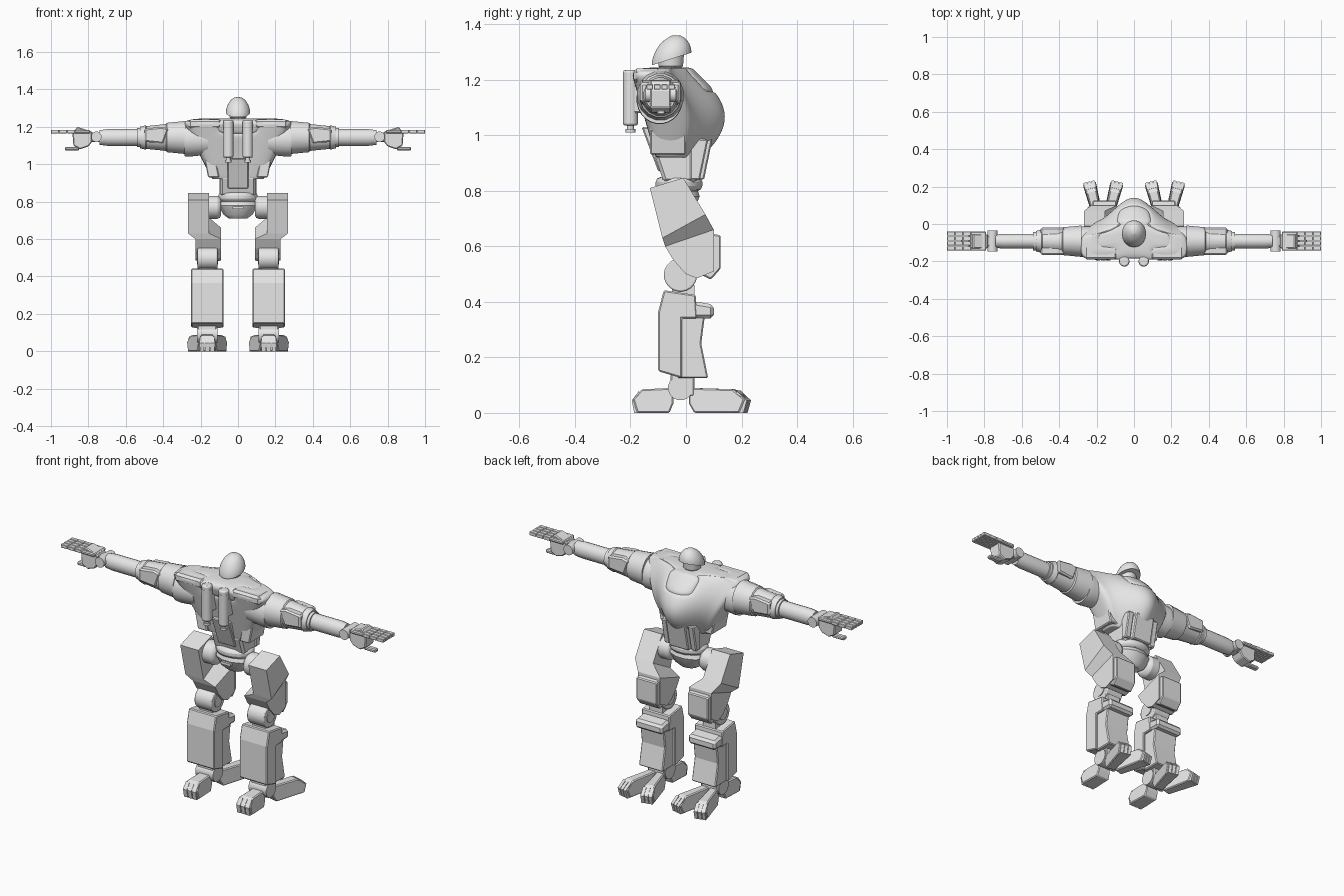
import bpy, bmesh, math
from mathutils import Vector, Matrix

cube = bpy.data.objects.get("Cube")
if cube:
    bpy.data.objects.remove(cube, do_unlink=True)

SHADE = (0.8, 0.8, 0.8, 1)
grey = bpy.data.materials.new("plain grey")
grey.use_nodes = True
grey.diffuse_color = SHADE
grey.node_tree.nodes["Principled BSDF"].inputs["Base Color"].default_value = SHADE

# Bevel widths and the shared centre lines of the limbs
SOFT, FINE = .012, .005
ARM_AXIS = (-.092, 1.143)
LEG_X = .165


def place(axis, along, u, v):
    return Vector({"x": (along, u, v), "y": (u, along, v), "z": (u, v, along)}[axis])


def loft(name, rings, mirror=False, smooth=False, bevel=0, subsurf=0, matrix=None, edit=None):
    """Skin a stack of equal rings and cap both ends."""
    bm = bmesh.new()
    rows = [[bm.verts.new(point) for point in ring] for ring in rings]
    count = len(rows[0])
    for lower, upper in zip(rows, rows[1:]):
        for i in range(count):
            j = (i + 1) % count
            bm.faces.new((lower[i], lower[j], upper[j], upper[i]))
    bm.faces.new(rows[0])
    bm.faces.new(rows[-1])
    if matrix:
        bm.transform(matrix)
    bmesh.ops.recalc_face_normals(bm, faces=bm.faces)
    if edit:
        edit(bm)
    mesh = bpy.data.meshes.new(name)
    bm.to_mesh(mesh)
    bm.free()
    mesh.materials.append(grey)
    part = bpy.data.objects.new(name, mesh)
    bpy.context.collection.objects.link(part)
    if mirror:
        part.modifiers.new("Mirror", "MIRROR").use_mirror_merge = False
    if bevel:
        modifier = part.modifiers.new("Bevel", "BEVEL")
        modifier.width, modifier.segments = bevel, 2 if smooth else 1
    if subsurf:
        modifier = part.modifiers.new("Subsurf", "SUBSURF")
        modifier.levels = modifier.render_levels = subsurf
    if smooth:
        bpy.ops.object.select_all(action="DESELECT")
        part.select_set(True)
        bpy.context.view_layer.objects.active = part
        bpy.ops.object.shade_smooth_by_angle(angle=math.radians(80 if subsurf else 35))


def prism(name, axis, profile, start, end, **options):
    loft(name, [[place(axis, along, u, v) for u, v in profile] for along in (start, end)], **options)


def box(name, x, y, z, **options):
    prism(name, "z", [(x[0], y[0]), (x[1], y[0]), (x[1], y[1]), (x[0], y[1])], *z, **options)


def tube(name, axis, centre, stations, flat=(1, 1), sides=24, **options):
    """Stations are (position, radius) pairs along one axis."""
    angles = [math.tau * (i + .5) / sides for i in range(sides)]
    rings = [[place(axis, along, centre[0] + flat[0] * radius * math.cos(a),
                    centre[1] + flat[1] * radius * math.sin(a)) for a in angles]
             for along, radius in stations]
    loft(name, rings, smooth=True, **options)


def rod(name, axis, centre, start, end, radius, **options):
    tube(name, axis, centre, [(start, radius), (end, radius)], **options)


# Chest shell: a bell-shaped plan in front, square at the back, scaled by height
bell = [(i / 6, .55 + .45 * (1 + math.cos(math.pi * i / 6)) / 2) for i in range(7)]
half_plan = bell + [(1, .1), (.9, 0), (.4, 0), (0, .05)]
plan = half_plan + [(-x, depth) for x, depth in half_plan[-2:0:-1]]


def chest_ring(t, scale=1, lift=0):
    width = (.14 + .16 * t) * scale
    back = (-.11 - .09 * t) * scale
    front = .145 * math.sin(math.pi * (.13 + .8 * t)) * scale
    return [(x * width, back + depth * (front - back), .92 + .315 * t + lift) for x, depth in plan]


def collar_groove(bm):
    panel = [face for face in bm.faces if abs(face.calc_center_median().x) < .1
             and face.calc_center_median().z > 1.16]
    for depth in (-.01, .01):
        bmesh.ops.inset_region(bm, faces=panel, thickness=.006, depth=depth)


loft("chest_shell", [chest_ring(0, .95)] + [chest_ring(i / 8) for i in range(9)]
     + [chest_ring(1, .65, .012)], smooth=True, subsurf=2, edit=collar_groove)
box("shoulder_back_pad", (.09, .265), (-.19, -.09), (1.19, 1.24), mirror=True, bevel=SOFT)
prism("chest_side_flap", "y", [(.1, .93), (.16, .93), (.19, 1.08), (.13, 1.08)], -.13, 0,
      mirror=True, bevel=FINE)

# Abdomen and its plates
abdomen_side = [(-.08, .83), (-.11, .92), (-.11, 1), (.06, 1), (.04, .83)]
prism("abdomen", "x", abdomen_side, -.095, .095, bevel=SOFT)
belly_side = [(.03, .99), (.095, .985), (.065, .84), (.03, .84)]
prism("belly_plate", "x", belly_side, -.06, .06, bevel=FINE)
prism("belly_side_plate", "x", [(y - .015, z) for y, z in belly_side], .065, .1,
      mirror=True, bevel=FINE)
prism("spine_plate", "x", [(-.09, 1.03), (-.16, 1.03), (-.1, .87), (-.07, .87)],
      -.055, .055, bevel=FINE)

# Pelvis
rod("waist_ring", "z", (0, -.025), .8, .85, .106, flat=(1, .8), bevel=.018)
tube("pelvis", "z", (0, -.025), [(.71, .05), (.73, .08), (.78, .11), (.8, .1)],
     flat=(1, .7), sides=12)
box("belt_buckle", (-.035, .035), (.02, .05), (.8, .84), bevel=FINE)
box("tail_vent", (-.03, .03), (-.11, -.08), (.76, .775))
rod("hip_joint", "x", (-.035, .77), .09, .175, .062, mirror=True, bevel=.02)

# Head: the domed helmet dips towards the back
rod("neck", "z", (0, -.06), 1.19, 1.26, .036)
rod("neck_ring", "z", (0, -.065), 1.19, 1.22, .047, bevel=FINE)
tube("face", "z", (0, -.055), [(1.24, .036), (1.25, .046), (1.3, .05)], sides=12)
dip = Matrix.Identity(4)
dip[2][1] = .32
dip.translation = (0, -.052, 1.275)
dome = [(.084 * i / 8, .07 * math.cos(i / 8 * math.pi / 2) ** .5 + .002) for i in range(9)]
tube("helmet", "z", (0, 0), dome, flat=(.9, 1), matrix=dip)

# Back tanks
TANK = (.052, -.2)
rod("back_tank", "z", TANK, 1.035, 1.235, .027, mirror=True, bevel=.008)
rod("tank_band", "z", TANK, 1.205, 1.212, .028, mirror=True)
rod("tank_neck", "z", TANK, 1.02, 1.04, .012, mirror=True)
rod("tank_nozzle", "z", TANK, 1.01, 1.022, .018, mirror=True)
box("tank_mount", (.03, .075), (-.19, -.12), (1.08, 1.18), mirror=True, bevel=FINE)

# Arms, stretched sideways
tube("shoulder_joint", "x", (-.095, 1.13), [(.16, .08), (.26, .09), (.285, .088)],
     flat=(.93, 1), mirror=True)
tube("upper_arm", "x", ARM_AXIS, [(.28, .09), (.38, .08), (.385, .073), (.49, .062),
                                  (.495, .066), (.525, .058)],
     flat=(.95, 1), sides=16, mirror=True)
prism("arm_plate", "y", [(.37, 1.19), (.41, 1.2), (.5, 1.19), (.5, 1.12), (.4, 1.11)],
      -.165, -.02, mirror=True, bevel=.008)
rod("elbow", "x", ARM_AXIS, .52, .54, .05, mirror=True)
tube("forearm", "x", ARM_AXIS, [(.53, .045), (.7, .045), (.74, .04)],
     flat=(.9, 1), sides=16, mirror=True)
box("wrist", (.73, .8), (-.12, -.065), (1.12, 1.17), mirror=True, bevel=FINE)
rod("wrist_hinge", "y", (.757, 1.147), -.146, -.036, .028, sides=16, mirror=True)

# Hands
prism("palm", "y", [(.78, 1.175), (.86, 1.2), (.885, 1.165), (.88, 1.1), (.845, 1.08),
                    (.8, 1.095), (.78, 1.12)], -.13, -.055, mirror=True, bevel=FINE)
FLAT_HAND = (1.165, 1.184)
box("hand_back", (.79, .875), (-.143, -.04), FLAT_HAND, mirror=True, bevel=FINE)
box("thumb", (.85, .925), (-.105, -.075), (1.073, 1.092), mirror=True, bevel=FINE)
for finger in range(4):
    y = -.142 + finger * .0265
    for joint in range(3):
        x = .872 + joint * .043
        box(f"finger_{finger + 1}_joint_{joint + 1}", (x, x + .042), (y, y + .023), FLAT_HAND,
            mirror=True, bevel=.002)


# Thighs: rows hold a back and a front point; the lower half steps inwards
def thigh_row(back, front):
    low = front[1] < .7
    inner, outer = (.09, .228) if low else (.155, .267)
    corners = [(inner, back), (outer, back), (outer, front), (inner, front)]
    return [(x, *point) for x, point in corners]


loft("thigh", [thigh_row((-.13, .81), (-.01, .847)), thigh_row((-.085, .63), (.07, .715)),
               thigh_row((-.075, .6), (.1, .66)), thigh_row((-.045, .55), (.1, .51)),
               thigh_row((0, .5), (.04, .485))], mirror=True)
prism("knee_plate", "x", [(.06, .65), (.125, .64), (.125, .52), (.09, .48), (.05, .5)],
      .095, .222, mirror=True, bevel=FINE)
KNEE = (-.02, .497)
rod("knee", "x", KNEE, .11, .216, .06, mirror=True, bevel=FINE)
rod("knee_cap", "x", KNEE, .106, .22, .033, mirror=True)
box("knee_strut", (.125, .205), (-.05, .03), (.4, .46), mirror=True)

# Shins
prism("shin_shell", "x", [(-.08, .442), (-.1, .365), (-.1, .15), (-.015, .125), (-.015, .34),
                          (.04, .34), (.035, .425)], .078, .25, mirror=True, bevel=FINE)
prism("shin_band", "x", [(-.03, .4), (.04, .4), (.1, .39), (.1, .34), (-.03, .34)],
      .08, .248, mirror=True, bevel=SOFT)
prism("shin_front", "x", [(-.03, .35), (.068, .35), (.055, .25), (.08, .125), (-.03, .125)],
      .09, .238, mirror=True, bevel=FINE)

# Ankles and feet
rod("ankle", "x", (-.02, .09), .11, .22, .045, sides=16, mirror=True)
box("ankle_block", (.115, .215), (-.055, .03), (.06, .14), mirror=True, bevel=FINE)


def toe(name, pivot, angle, length, base, tip):
    """A wedge that widens to the tip and narrows upwards, with three nails."""
    turn = Matrix.Translation(pivot) @ Matrix.Rotation(angle, 4, "Z")
    side = [(0, .035), (.1, 0), (.9, 0), (1, .05), (.78, .085), (0, .09)]
    rings = [[(sign * (base + (tip - base) * along) * (.8 if z > .06 else 1), along * length, z)
              for along, z in side] for sign in (-1, 1)]
    loft(name, rings, mirror=True, matrix=turn, bevel=FINE)
    nail = [(along * length, z) for along, z in [(.8, 0), (.97, 0), (1.03, .045), (.85, .08)]]
    for i in (-1, 0, 1):
        middle, half = i * tip * .6, tip / 4
        prism(f"{name}_nail_{i + 2}", "x", nail, middle - half, middle + half,
              mirror=True, matrix=turn)


for name, sign in (("outer_toe", 1), ("inner_toe", -1)):
    toe(name, (LEG_X + sign * .022, .015, 0), sign * -.25, .212, .026, .036)
toe("heel_toe", (LEG_X, -.045, 0), math.pi, .146, .04, .046)
